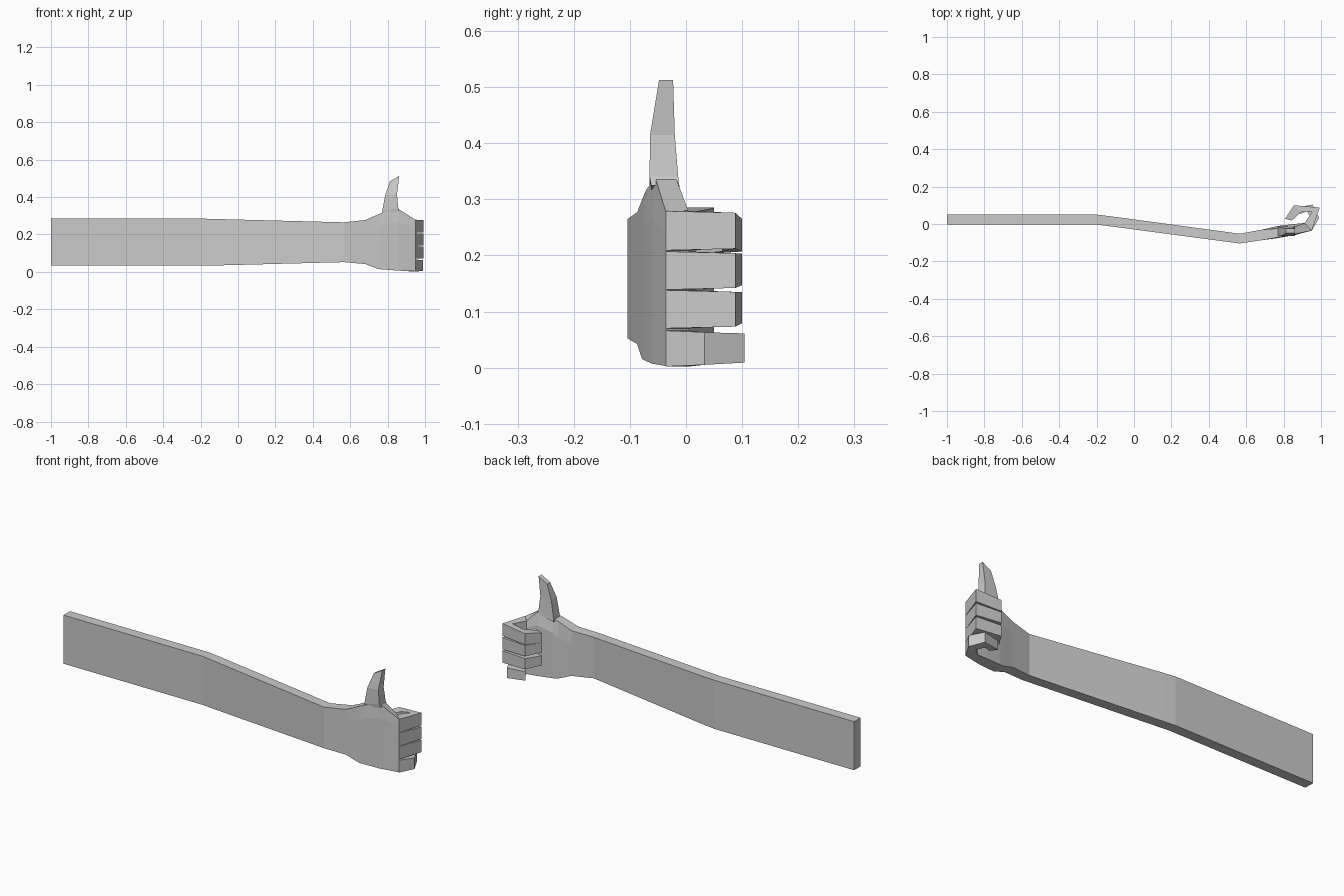
import bpy, bmesh

if "Cube" in bpy.data.objects:
    bpy.data.objects.remove(bpy.data.objects["Cube"])


def loft(name, rings):
    """Skin a list of equal-length point rings into a closed flat-shaded solid."""
    bm = bmesh.new()
    loops = [[bm.verts.new(p) for p in ring] for ring in rings]
    n = len(loops[0])
    for a, b in zip(loops, loops[1:]):
        for i in range(n):
            j = (i + 1) % n
            bm.faces.new((a[i], a[j], b[j], b[i]))
    bm.faces.new(loops[0])
    bm.faces.new(loops[-1])
    bmesh.ops.recalc_face_normals(bm, faces=bm.faces[:])
    mesh = bpy.data.meshes.new(name)
    bm.to_mesh(mesh)
    bm.free()
    obj = bpy.data.objects.new(name, mesh)
    bpy.context.collection.objects.link(obj)
    return obj


def slab(x, y0, y1, z0, z1, shoulder, inset=0.0):
    """Upright cross-section of the arm, narrowing above the shoulder height."""
    return [(x, y0, z0), (x, y1, z0), (x, y1, shoulder),
            (x, y1 - inset, z1), (x, y0 + inset * 0.3, z1), (x, y0, shoulder)]


# Arm and palm: one bent slab that widens towards the knuckles
loft("arm_and_palm", [
    slab(-1.0, -0.003, 0.05, 0.033, 0.285, 0.20),
    slab(-0.2, -0.003, 0.05, 0.033, 0.285, 0.20),
    slab(-0.13, -0.012, 0.042, 0.034, 0.283, 0.20),
    slab(0.565, -0.104, -0.052, 0.052, 0.265, 0.20),
    slab(0.68, -0.087, -0.031, 0.042, 0.277, 0.21),
    slab(0.75, -0.078, -0.015, 0.015, 0.308, 0.23, 0.01),
    slab(0.775, -0.074, -0.010, 0.013, 0.318, 0.25, 0.012),
    slab(0.855, -0.060, 0.000, 0.007, 0.338, 0.27, 0.018),
    [(0.95, -0.036, 0.003), (0.912, 0.005, 0.004), (0.912, 0.005, 0.24),
     (0.912, 0.004, 0.28), (0.95, -0.036, 0.278), (0.95, -0.036, 0.24)],
])


def thumb_ring(x0, x1, y0, y1, z0, z1):
    return [(x0, y0, z0), (x1, y0, z1), (x1, y1, z1), (x0, y1, z0)]


# Thumb: points straight up from the top of the palm
loft("thumb", [
    thumb_ring(0.768, 0.862, -0.062, -0.012, 0.305, 0.325),
    thumb_ring(0.771, 0.857, -0.065, -0.014, 0.325, 0.341),
    thumb_ring(0.787, 0.850, -0.064, -0.020, 0.41, 0.415),
    thumb_ring(0.813, 0.862, -0.048, -0.023, 0.485, 0.513),
])


def finger(name, z0, z1, path, drop):
    """Curled finger: path holds (outer x, outer y, inner x, inner y) at each joint."""
    rings = []
    for i, (ox, oy, ix, iy) in enumerate(path):
        t = max(0, i - 1)
        lo, hi = z0 + 0.003 * i - drop * t, z1 - 0.003 * i - drop * t
        rings.append([(ox, oy, lo), (ix, iy, lo), (ix, iy, hi), (ox, oy, hi)])
    loft(name, rings)


# Four curled fingers
knuckle = (0.95, -0.036, 0.912, 0.005)
long_path = [knuckle, (0.993, 0.088, 0.952, 0.064),
             (0.855, 0.100, 0.893, 0.064), (0.808, 0.028, 0.843, 0.018)]
little_path = [knuckle, (0.990, 0.033, 0.946, 0.032),
               (0.955, 0.104, 0.925, 0.068), (0.862, 0.085, 0.885, 0.053)]
finger("index_finger", 0.209, 0.279, long_path, 0.008)
finger("middle_finger", 0.139, 0.207, long_path, -0.002)
finger("ring_finger", 0.070, 0.138, long_path, -0.003)
finger("little_finger", 0.002, 0.066, little_path, -0.001)
